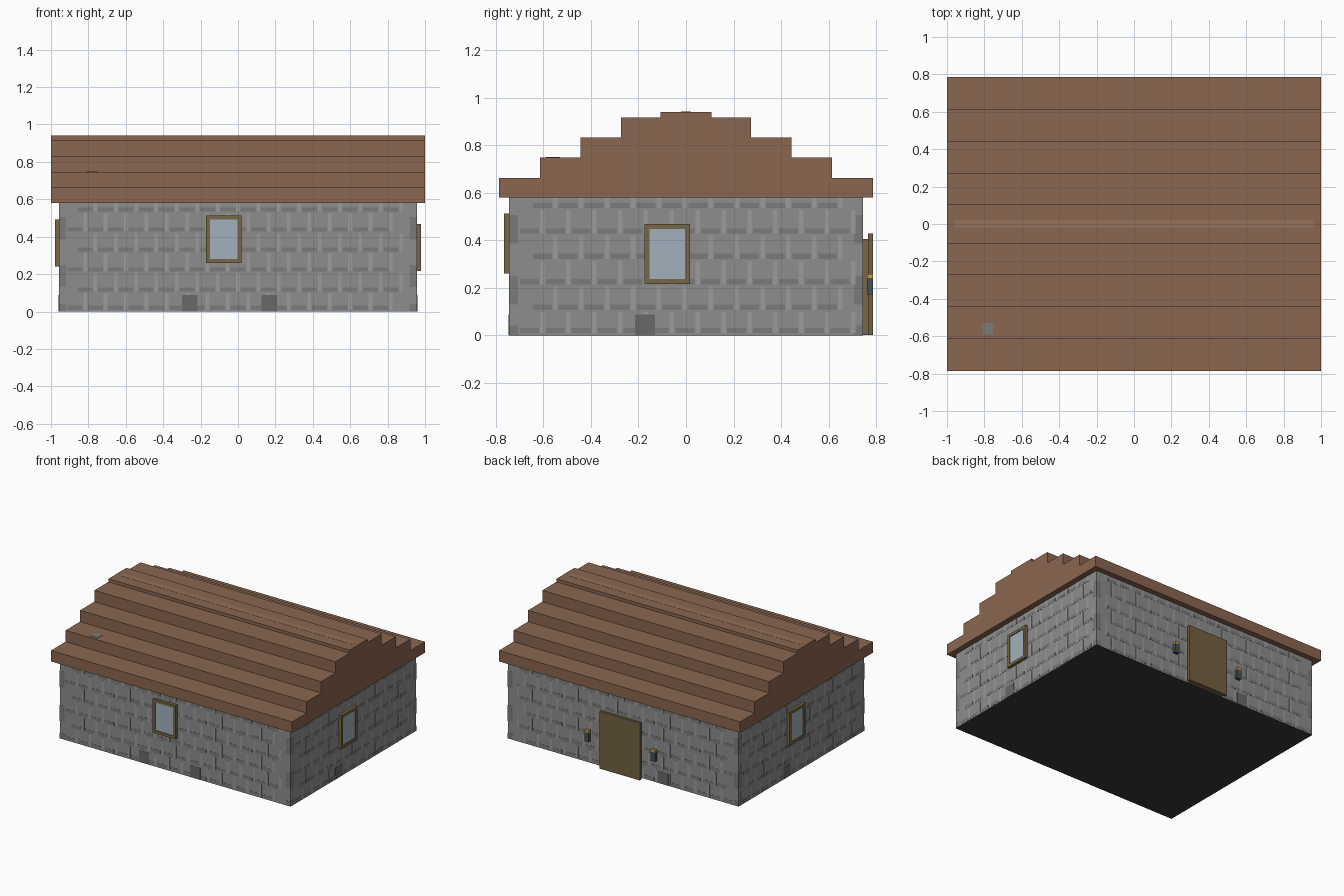
import bpy, bmesh

if "Cube" in bpy.data.objects:
    bpy.data.objects.remove(bpy.data.objects["Cube"])

HX, HY, WALL_H = 0.957, 0.744, 0.58   # wall half sizes and height


def material(name, rgb):
    m = bpy.data.materials.new(name)
    m.diffuse_color = tuple(c ** 2.2 for c in rgb) + (1,)
    m.use_nodes = True
    m.node_tree.nodes["Principled BSDF"].inputs["Base Color"].default_value = m.diffuse_color
    return m


STONE = material("stone", (0.55, 0.55, 0.55))
STONE_DARK = material("dark stone", (0.48, 0.48, 0.48))
STONE_LIGHT = material("light stone", (0.6, 0.6, 0.6))
STONE_BASE = material("base stone", (0.41, 0.41, 0.41))
ROOF = material("roof brown", (0.54, 0.40, 0.32))
ROOF_LIGHT = material("ridge brown", (0.58, 0.44, 0.36))
FRAME = material("frame wood", (0.47, 0.40, 0.29))
DOOR = material("door wood", (0.45, 0.38, 0.26))
GLASS = material("glass", (0.63, 0.69, 0.73))
IRON = material("iron", (0.28, 0.32, 0.34))
FLAME = material("flame", (0.80, 0.62, 0.25))


def boxes(name, spans, mat):
    """One object made of boxes given as (x0, x1, y0, y1, z0, z1)."""
    bm = bmesh.new()
    for x0, x1, y0, y1, z0, z1 in spans:
        vs = bmesh.ops.create_cube(bm, size=1)["verts"]
        for v in vs:
            v.co = (x1 if v.co.x > 0 else x0, y1 if v.co.y > 0 else y0,
                    z1 if v.co.z > 0 else z0)
    return finish(name, bm, mat)


def finish(name, bm, mat):
    bmesh.ops.recalc_face_normals(bm, faces=bm.faces)
    me = bpy.data.meshes.new(name)
    bm.to_mesh(me)
    bm.free()
    me.materials.append(mat)
    ob = bpy.data.objects.new(name, me)
    bpy.context.collection.objects.link(ob)
    return ob


def on_wall(side, u0, u1, z0, z1, d0, d1):
    """Box lying on a wall: u along the wall, d outward from its surface."""
    sign = 1 if side in ("right", "back") else -1
    half = HX if side in ("left", "right") else HY
    a, b = sorted((sign * (half + d0), sign * (half + d1)))
    return (a, b, u0, u1, z0, z1) if half == HX else (u0, u1, a, b, z0, z1)


# Walls
boxes("walls", [(-HX, HX, -HY, HY, 0, WALL_H)], STONE)
boxes("floor", [(-HX, HX, -HY, HY, -0.001, 0.001)], material("floor", (0.23, 0.23, 0.23)))

# Masonry: dark bed joints, light upright joints and corner blocks
ROWS = [0.02, 0.118, 0.225, 0.332, 0.438, 0.546]
PITCH = 0.109
for side in ("front", "back", "left", "right"):
    half = (HX if side in ("left", "right") else HY)
    length = HY if half == HX else HX
    beds, joints, corners = [], [], []
    for r, z in enumerate(ROWS):
        u = -length + 0.045 + (r % 2) * PITCH / 2
        while u + 0.09 < length - 0.04:
            beds.append(on_wall(side, u, u + 0.08, z - 0.011, z + 0.011, -0.005, 0.001))
            top = ROWS[r + 1] - 0.02 if r + 1 < len(ROWS) else WALL_H
            joints.append(on_wall(side, u + 0.085, u + 0.104, z - 0.011, top, -0.005, 0.001))
            u += PITCH
    for s in (-1, 1):
        for z in (0.0, 0.13, 0.385):
            a, b = sorted((s * length, s * (length - 0.038)))
            corners.append(on_wall(side, a, b, z, z + (0.04 if z == 0 else 0.12), -0.005, 0.001))
    boxes(side + "_bed_joints", beds, STONE_DARK)
    boxes(side + "_upright_joints", joints, STONE_LIGHT)
    boxes(side + "_corner_blocks", corners, STONE_DARK)

# Dark base stones
BASE = [("front", -0.30), ("front", 0.125), ("right", -0.215), ("left", 0.13), ("back", -0.375)]
boxes("base_stones", [on_wall(s, u, u + 0.084, 0, 0.088, -0.005, 0.002) for s, u in BASE], STONE_BASE)

# Stepped roof: one profile along the length
steps = [(0.786, 0.662), (0.614, 0.747), (0.443, 0.832), (0.274, 0.917), (0.107, 0.94)]
outline, low = [], WALL_H
for y, z in steps:
    outline += [(y, low), (y, z)]
    low = z
outline += [(-y, z) for y, z in reversed(outline)]
bm = bmesh.new()
cap = bm.faces.new([bm.verts.new((-1, y, z)) for y, z in outline])
ext = bmesh.ops.extrude_face_region(bm, geom=[cap], use_keep_orig=True)
for v in ext["geom"]:
    if isinstance(v, bmesh.types.BMVert):
        v.co.x = 1
finish("roof", bm, ROOF)
boxes("ridge_strip", [(-0.96, 0.96, -0.021, 0.021, 0.93, 0.941)], ROOF_LIGHT)
boxes("flue_cap", [(-0.81, -0.75, -0.59, -0.53, 0.70, 0.749)], STONE_DARK)

# Windows
for side, u0, z0 in (("front", -0.171, 0.26), ("right", -0.174, 0.216), ("left", -0.018, 0.24)):
    u1, z1, t = u0 + 0.19, z0 + 0.253, 0.021
    bars = [(u0, u1, z0, z0 + t), (u0, u1, z1 - t, z1),
            (u0, u0 + t, z0 + t, z1 - t), (u1 - t, u1, z0 + t, z1 - t)]
    boxes(side + "_window_frame", [on_wall(side, *b, 0, 0.022) for b in bars], FRAME)
    boxes(side + "_window_glass", [on_wall(side, u0 + t, u1 - t, z0 + t, z1 - t, 0, 0.016)], GLASS)

# Door with its outer board
boxes("door", [on_wall("back", -0.145, 0.145, 0, 0.405, 0, 0.022)], FRAME)
boxes("door_board", [on_wall("back", -0.167, 0.167, 0, 0.428, 0.022, 0.042)], DOOR)

# Lanterns beside the door
for name, x in (("left", -0.275), ("right", 0.275)):
    boxes(name + "_lantern", [on_wall("back", x - 0.018, x + 0.018, 0.172, 0.24, 0.018, 0.042)], IRON)
    boxes(name + "_lantern_flame", [on_wall("back", x - 0.018, x + 0.018, 0.24, 0.257, 0.018, 0.042)], FLAME)
